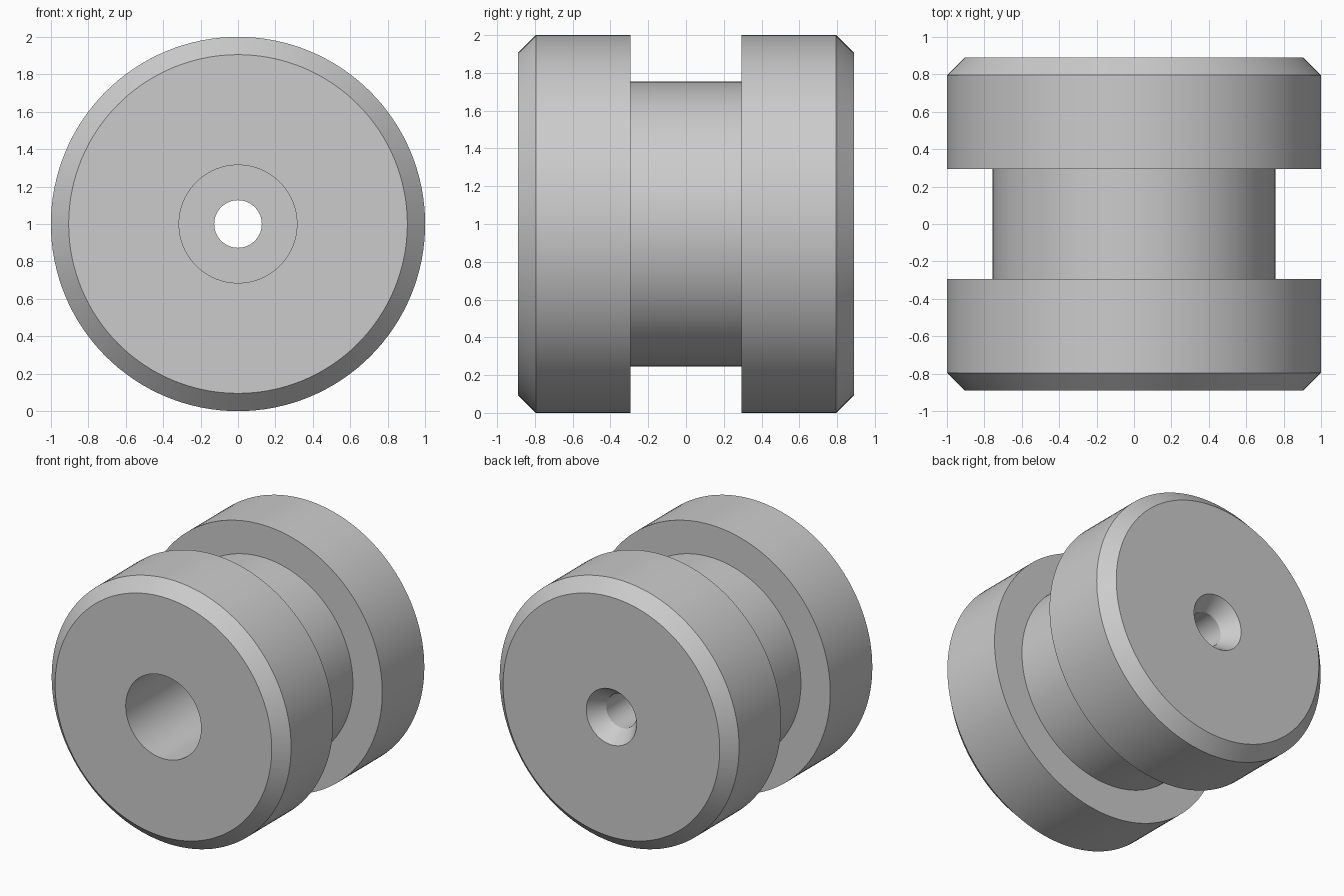
import bpy
import bmesh
import math
from mathutils import Vector

cube = bpy.data.objects.get("Cube")
if cube:
    bpy.data.objects.remove(cube, do_unlink=True)

# Plain grey material
grey = bpy.data.materials.new("plain_grey")
grey.use_nodes = True
colour = (0.6, 0.6, 0.6, 1.0)
grey.diffuse_color = colour
grey.node_tree.nodes["Principled BSDF"].inputs["Base Color"].default_value = colour

# Sizes
SEGMENTS = 128
HALF_LENGTH, CHAMFER = 0.89, 0.095
RIM, CORE, GROOVE = 1.0, 0.755, 0.293
BORE, BORE_END = 0.315, 0.2
HOLE, SINK, SINK_DEPTH = 0.127, 0.21, 0.12

# Closed half section as (radius, y): outside front to back, then inside back to front
section = [
    (RIM - CHAMFER, -HALF_LENGTH),
    (RIM, -HALF_LENGTH + CHAMFER),
    (RIM, -GROOVE),
    (CORE, -GROOVE),
    (CORE, GROOVE),
    (RIM, GROOVE),
    (RIM, HALF_LENGTH - CHAMFER),
    (RIM - CHAMFER, HALF_LENGTH),
    (SINK, HALF_LENGTH),
    (HOLE, HALF_LENGTH - SINK_DEPTH),
    (HOLE, BORE_END),
    (BORE, BORE_END),
    (BORE, -HALF_LENGTH),
]

# Grooved spool with a stepped bore and a countersunk back hole
bm = bmesh.new()
verts = [bm.verts.new((0, y, RIM + r)) for r, y in section]
edges = [bm.edges.new((a, b)) for a, b in zip(verts, verts[1:] + verts[:1])]
bmesh.ops.spin(bm, geom=verts + edges, cent=Vector((0, 0, RIM)), axis=Vector((0, 1, 0)),
               angle=math.tau, steps=SEGMENTS, use_merge=True)
bmesh.ops.remove_doubles(bm, verts=bm.verts[:], dist=0.0001)
bmesh.ops.recalc_face_normals(bm, faces=bm.faces[:])
mesh = bpy.data.meshes.new("grooved_spool")
bm.to_mesh(mesh)
bm.free()
mesh.materials.append(grey)

spool = bpy.data.objects.new("grooved_spool", mesh)
bpy.context.collection.objects.link(spool)
bpy.ops.object.select_all(action="DESELECT")
spool.select_set(True)
bpy.context.view_layer.objects.active = spool
bpy.ops.object.shade_smooth_by_angle(angle=math.radians(25))
